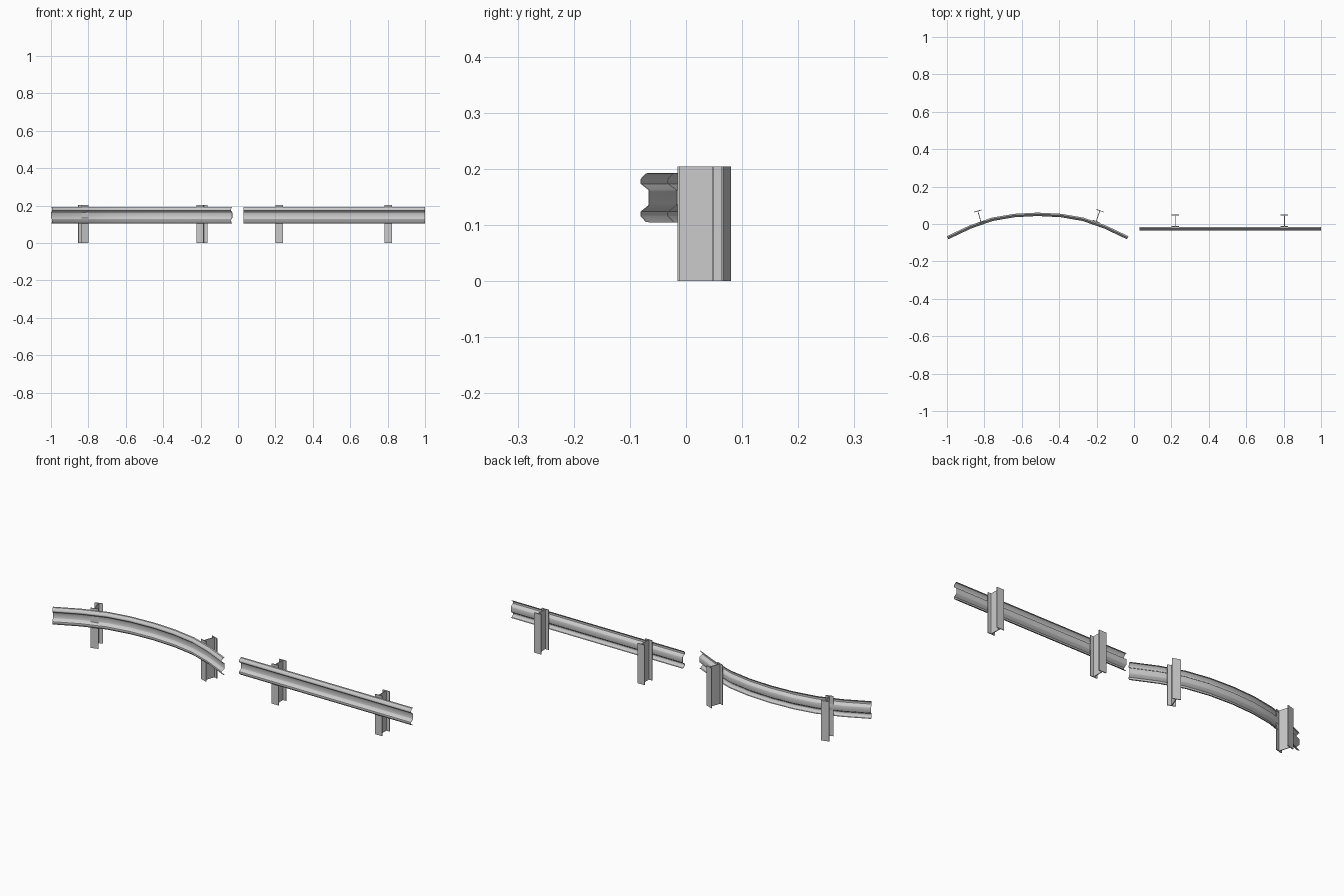
import bpy, bmesh, math
from mathutils import Matrix, Vector

if "Cube" in bpy.data.objects:
    bpy.data.objects.remove(bpy.data.objects["Cube"])

# W-shaped rail section: (distance toward the front, height)
HALF = [(0.0, 0.1045), (0.006, 0.1055), (0.0155, 0.115), (0.0165, 0.119),
        (0.0155, 0.124), (0.001, 0.1345), (0.0, 0.137)]
MID_Z = 0.1485
SECTION = HALF + [(d, 2 * MID_Z - z) for d, z in reversed(HALF)]


def finish(name, bm):
    bmesh.ops.recalc_face_normals(bm, faces=bm.faces)
    me = bpy.data.meshes.new(name)
    bm.to_mesh(me)
    bm.free()
    ob = bpy.data.objects.new(name, me)
    bpy.context.collection.objects.link(ob)
    return ob


def rail(name, path):
    """Sweep the section along a plan path of (x, y) on its back face."""
    bm = bmesh.new()
    rows = []
    pts = [Vector(p) for p in path]
    for i, p in enumerate(pts):
        t = (pts[min(i + 1, len(pts) - 1)] - pts[max(i - 1, 0)]).normalized()
        front = Vector((t.y, -t.x))
        skins = [(d, z) for d, z in SECTION]
        inner = [(d + 0.0018, z) for d, z in reversed(SECTION)]
        rows.append([bm.verts.new((p.x + front.x * d, p.y + front.y * d, z))
                     for d, z in skins + inner])
    n = len(rows[0])
    for a, b in zip(rows, rows[1:]):
        for j in range(n):
            k = (j + 1) % n
            bm.faces.new((a[j], a[k], b[k], b[j]))
    # end caps as strips across the sheet thickness
    for r in (rows[0], rows[-1]):
        for j in range(n // 2 - 1):
            bm.faces.new((r[j], r[j + 1], r[n - 2 - j], r[n - 1 - j]))
    ob = finish(name, bm)
    bpy.ops.object.select_all(action='DESELECT')
    ob.select_set(True)
    bpy.context.view_layer.objects.active = ob
    bpy.ops.object.shade_smooth_by_angle(angle=math.radians(35))
    return ob


def post(name, x, y, tilt=0.0):
    """I-beam post centred on (x, y), turned by tilt degrees."""
    w, d, f, t, h = 0.02, 0.0325, 0.004, 0.002, 0.204
    quarter = [(w, -d), (w, -d + f), (t, -d + f)]
    right = quarter + [(a, -b) for a, b in reversed(quarter)]
    outline = right + [(-a, b) for a, b in reversed(right)]
    bm = bmesh.new()
    face = bm.faces.new([bm.verts.new((a, b, 0)) for a, b in outline])
    top = bmesh.ops.extrude_face_region(bm, geom=[face])
    bmesh.ops.translate(bm, vec=(0, 0, h),
                        verts=[v for v in top['geom'] if isinstance(v, bmesh.types.BMVert)])
    bmesh.ops.transform(bm, verts=bm.verts, matrix=Matrix.Translation((x, y, 0))
                        @ Matrix.Rotation(math.radians(tilt), 4, 'Z'))
    return finish(name, bm)


# straight barrier
rail("straight_rail", [(0.03, -0.0155), (1.0, -0.0155)])
for i, x in enumerate((0.22, 0.804)):
    post(f"straight_post_{i + 1}", x, 0.0175)

# curved barrier
CX = -0.515
arc = [(0.0, 0.061), (0.125, 0.0545), (0.245, 0.034), (0.365, -0.008), (0.485, -0.065)]
rail("curved_rail", [(CX - a, b) for a, b in reversed(arc)] + [(CX + a, b) for a, b in arc[1:]])
post("curved_post_left", -0.8265, 0.040, 16)
post("curved_post_right", -0.1925, 0.0425, -20)
